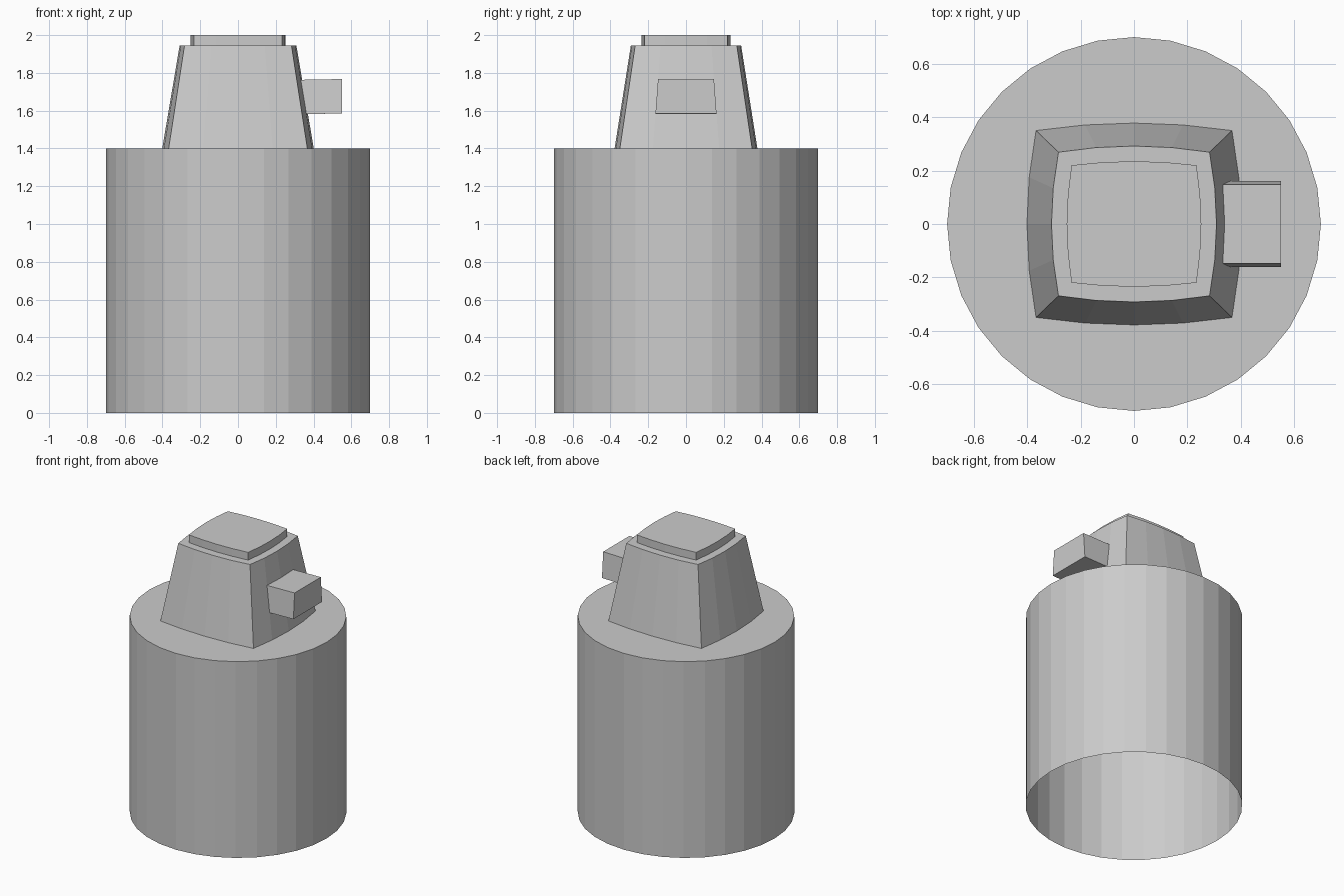
import bpy, bmesh, math

if "Cube" in bpy.data.objects:
    bpy.data.objects.remove(bpy.data.objects["Cube"])

SEG = 4  # segments along each bowed side


def make_object(name, bm):
    mesh = bpy.data.meshes.new(name)
    bm.to_mesh(mesh)
    bm.free()
    obj = bpy.data.objects.new(name, mesh)
    bpy.context.collection.objects.link(obj)
    return obj


def bowed_square(cx, cy, mx, my):
    """Outline with corners (cx, cy) and sides bulging out to mx / my.
    Starts at the right side's front corner, counter-clockwise."""
    pts = []
    for side in range(4):
        for i in range(SEG):
            t = 2 * i / SEG - 1
            b = 1 - t * t
            x, y = ((cx + (mx - cx) * b, t * cy), (-t * cx, cy + (my - cy) * b))[side % 2]
            s = 1 if side < 2 else -1
            pts.append((s * x, s * y))
    return pts


def bridge(bm, a, b):
    n = len(a)
    return [bm.faces.new((a[i], a[(i + 1) % n], b[(i + 1) % n], b[i])) for i in range(n)]


# Drum: 32-sided, closed on top, open underneath
bm = bmesh.new()
N, R, H = 32, 0.7, 1.4
rings = [[bm.verts.new((R * math.cos(2 * math.pi * i / N), R * math.sin(2 * math.pi * i / N), z))
          for i in range(N)] for z in (0, H)]
bridge(bm, *rings)
bm.faces.new(rings[1])
make_object("drum", bm)

# Tapered head with raised lid: stacked bowed-square rings
bm = bmesh.new()
base, top = (0.367, 0.350, 0.401, 0.378), (0.283, 0.269, 0.309, 0.292)
lid = (0.234, 0.220, 0.252, 0.235)
levels = [([p + (q - p) * k / 3 for p, q in zip(base, top)], H + 0.545 * k / 3) for k in range(4)]
levels += [(lid, 1.945), (lid, 2.0)]
rings = [[bm.verts.new((x, y, z)) for x, y in bowed_square(*dims)] for dims, z in levels]
bands = [bridge(bm, a, b) for a, b in zip(rings, rings[1:])]
bm.faces.new(rings[-1])

# Side block: extrude the middle of the right-hand side to a flat end
res = bmesh.ops.extrude_face_region(bm, geom=bands[1][1:3])
for v in res["geom"]:
    if isinstance(v, bmesh.types.BMVert):
        v.co.x = 0.55
        v.co.z += 0.004
old = [f for f in bands[1][1:3] if f.is_valid]
if old:
    bmesh.ops.delete(bm, geom=old, context='FACES')
bmesh.ops.recalc_face_normals(bm, faces=bm.faces)
make_object("head_with_side_block", bm)
